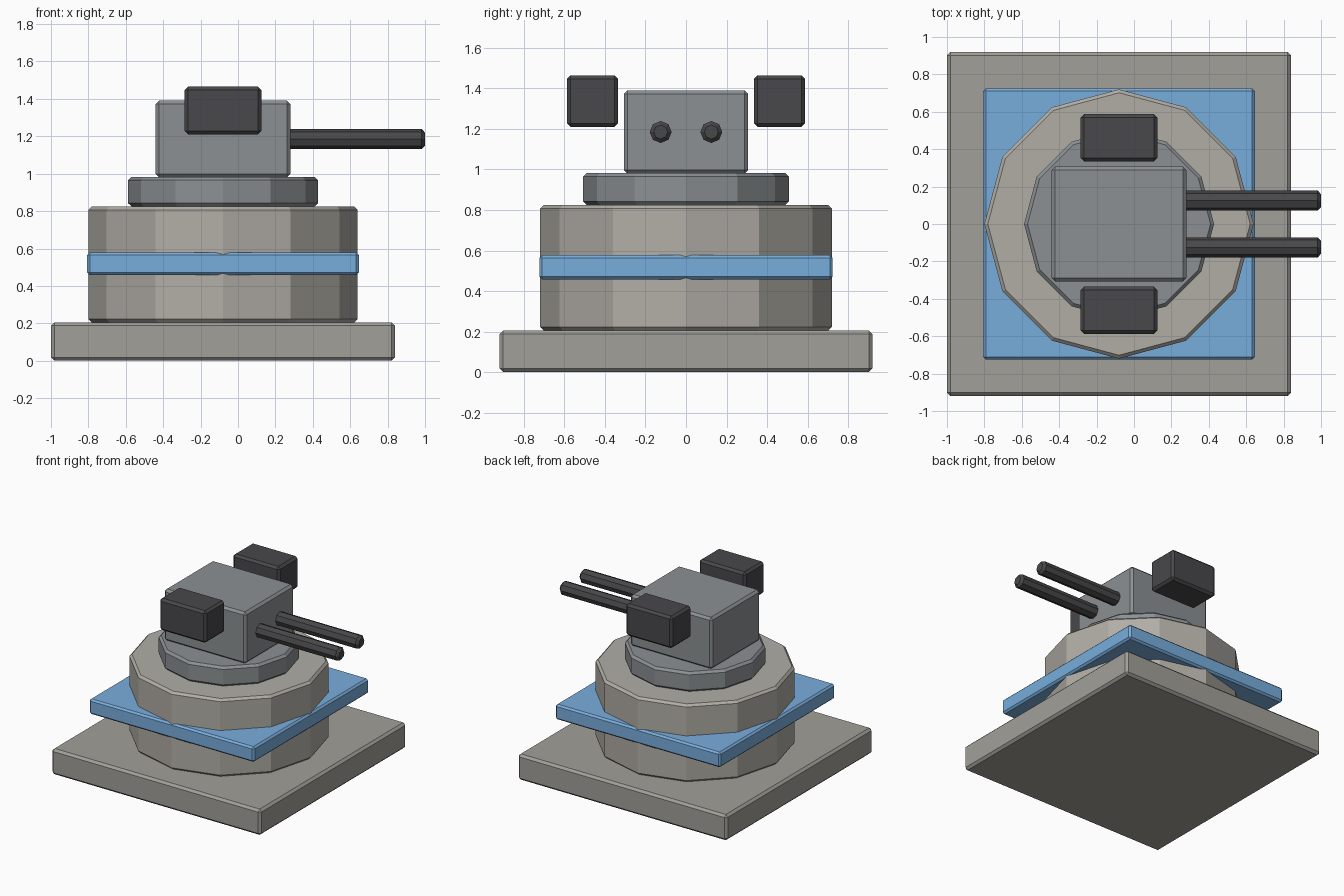
import bpy
import math

if "Cube" in bpy.data.objects:
    bpy.data.objects.remove(bpy.data.objects["Cube"])

CX = -0.08  # common axis of the body


def material(name, rgb):
    m = bpy.data.materials.new(name)
    m.diffuse_color = (*rgb, 1)
    m.use_nodes = True
    m.node_tree.nodes["Principled BSDF"].inputs["Base Color"].default_value = m.diffuse_color
    return m


STONE = material("stone", (0.36, 0.35, 0.32))
PLASTER = material("plaster", (0.44, 0.42, 0.38))
BLUE = material("blue", (0.19, 0.42, 0.72))
STEEL = material("steel", (0.26, 0.28, 0.29))
DARK = material("dark", (0.065, 0.065, 0.07))


def finish(name, mat, bevel):
    ob = bpy.context.object
    ob.name = name
    ob.data.materials.append(mat)
    bpy.ops.object.transform_apply(location=False, rotation=True, scale=True)
    b = ob.modifiers.new("chamfer", "BEVEL")
    b.width = bevel
    b.segments = 1
    b.limit_method = "ANGLE"
    b.angle_limit = math.radians(50)  # only the hard rims
    return ob


def box(name, x, y, z, mat, bevel=0.018):
    """Box given by its (min, max) range on each axis."""
    r = (x, y, z)
    bpy.ops.mesh.primitive_cube_add(size=1, location=[(a + b) / 2 for a, b in r])
    bpy.context.object.scale = [b - a for a, b in r]
    return finish(name, mat, bevel)


def drum(name, radius, z0, z1, mat):
    bpy.ops.mesh.primitive_cylinder_add(vertices=12, radius=radius, depth=z1 - z0,
                                        location=(CX, 0, (z0 + z1) / 2))
    return finish(name, mat, 0.018)


# Emplacement: slab, drum and coloured band
box("base_slab", (-1.0, 0.84), (-0.92, 0.92), (0, 0.205), STONE)
drum("pedestal_drum", 0.72, 0.205, 0.825, PLASTER)
box("team_band", (CX - 0.726, CX + 0.726), (-0.724, 0.724), (0.457, 0.578), BLUE, 0.014)

# Rotating head
drum("turntable", 0.508, 0.825, 0.983, STEEL)
box("gun_housing", (-0.44, 0.28), (-0.307, 0.307), (0.98, 1.39), STEEL)

# Twin barrels and side pods
for side, s in (("right", -1), ("left", 1)):
    bpy.ops.mesh.primitive_cylinder_add(vertices=8, radius=0.054, depth=0.8,
                                        location=(0.6, s * 0.125, 1.185),
                                        rotation=(0, math.pi / 2, 0))
    finish(side + "_barrel", DARK, 0.018)
    y = sorted((s * 0.335, s * 0.587))
    box(side + "_pod", (-0.285, 0.125), y, (1.21, 1.465), DARK)
